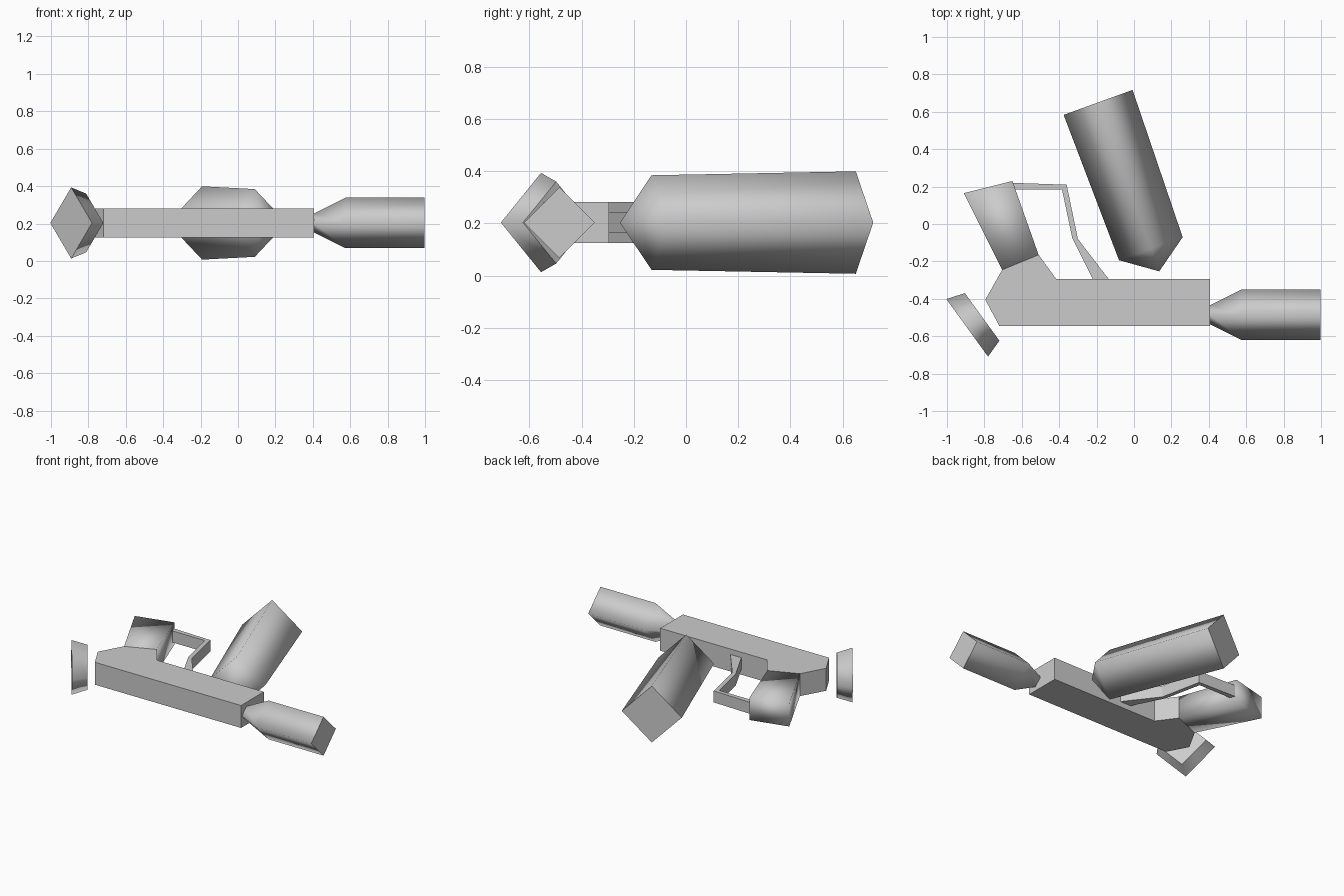
import bpy
from mathutils import Vector

if "Cube" in bpy.data.objects:
    bpy.data.objects.remove(bpy.data.objects["Cube"])

grey = bpy.data.materials.new("plain_grey")
grey.diffuse_color = (0.6, 0.6, 0.6, 1)
grey.use_nodes = True
grey.node_tree.nodes["Principled BSDF"].inputs["Base Color"].default_value = grey.diffuse_color
MID = 0.203  # height of the centre plane


def add_mesh(name, verts, faces, smooth=()):
    mesh = bpy.data.meshes.new(name)
    mesh.from_pydata(verts, [], faces)
    mesh.materials.append(grey)
    for i in smooth:
        mesh.polygons[i].use_smooth = True
    obj = bpy.data.objects.new(name, mesh)
    bpy.context.collection.objects.link(obj)
    return obj


def slab(name, outline, half, smooth=False):
    """Extrude a counter-clockwise plan outline evenly about the centre plane."""
    n = len(outline)
    verts = [(x, y, MID - half) for x, y in outline]
    verts += [(x, y, MID + half) for x, y in outline]
    faces = [(i, (i + 1) % n, (i + 1) % n + n, i + n) for i in range(n)]
    faces += [tuple(reversed(range(n))), tuple(range(n, 2 * n))]
    return add_mesh(name, verts, faces, range(n + 2) if smooth else ())


def diamond_loft(name, stations, smooth=True):
    """Four-sided loft through (x, y, radius); radius 0 makes a pointed tip."""
    axis = Vector((stations[-1][0] - stations[0][0],
                   stations[-1][1] - stations[0][1], 0)).normalized()
    side, up = Vector((-axis.y, axis.x, 0)), Vector((0, 0, 1))
    verts, rings, faces = [], [], []
    for x, y, r in stations:
        c = Vector((x, y, MID))
        pts = [c] if r == 0 else [c + side * r, c + up * r, c - side * r, c - up * r]
        rings.append(list(range(len(verts), len(verts) + len(pts))))
        verts += pts
    for a, b in zip(rings, rings[1:]):
        for i in range(4):
            j = (i + 1) % 4
            faces.append((a[i], a[j], b[0]) if len(b) == 1 else (a[i], a[j], b[j], b[i]))
    sides = len(faces)
    faces.append(tuple(reversed(rings[0])))
    if len(rings[-1]) == 4:
        faces.append(tuple(rings[-1]))
    return add_mesh(name, verts, faces, range(sides) if smooth else ())


# Flat receiver with the neck that carries the grip
slab("receiver", [(-0.795, -0.405), (-0.72, -0.545), (0.405, -0.545), (0.405, -0.295),
                  (-0.415, -0.295), (-0.51, -0.165), (-0.705, -0.245)], 0.078)

# Grip flaring away from the receiver
slab("grip", [(-0.705, -0.245), (-0.51, -0.165), (-0.65, 0.23), (-0.91, 0.165)], 0.078, True)

# Trigger guard strip from the grip back to the receiver
slab("trigger_guard", [(-0.65, 0.22), (-0.645, 0.185), (-0.385, 0.185), (-0.33, -0.075),
                       (-0.22, -0.295), (-0.135, -0.295), (-0.30, -0.08), (-0.36, 0.21)], 0.04)

# Barrel with narrow neck
diamond_loft("barrel", [(0.405, -0.485, 0.05), (0.575, -0.485, 0.135), (0.998, -0.485, 0.135)])

# Slanted magazine with pointed end
diamond_loft("magazine", [(-0.192, 0.65, 0.196), (0.09, -0.132, 0.181), (0.135, -0.253, 0)])

# Stock plate behind the receiver
diamond_loft("stock_plate", [(-0.892, -0.555, 0.19), (-0.812, -0.497, 0.157)])
